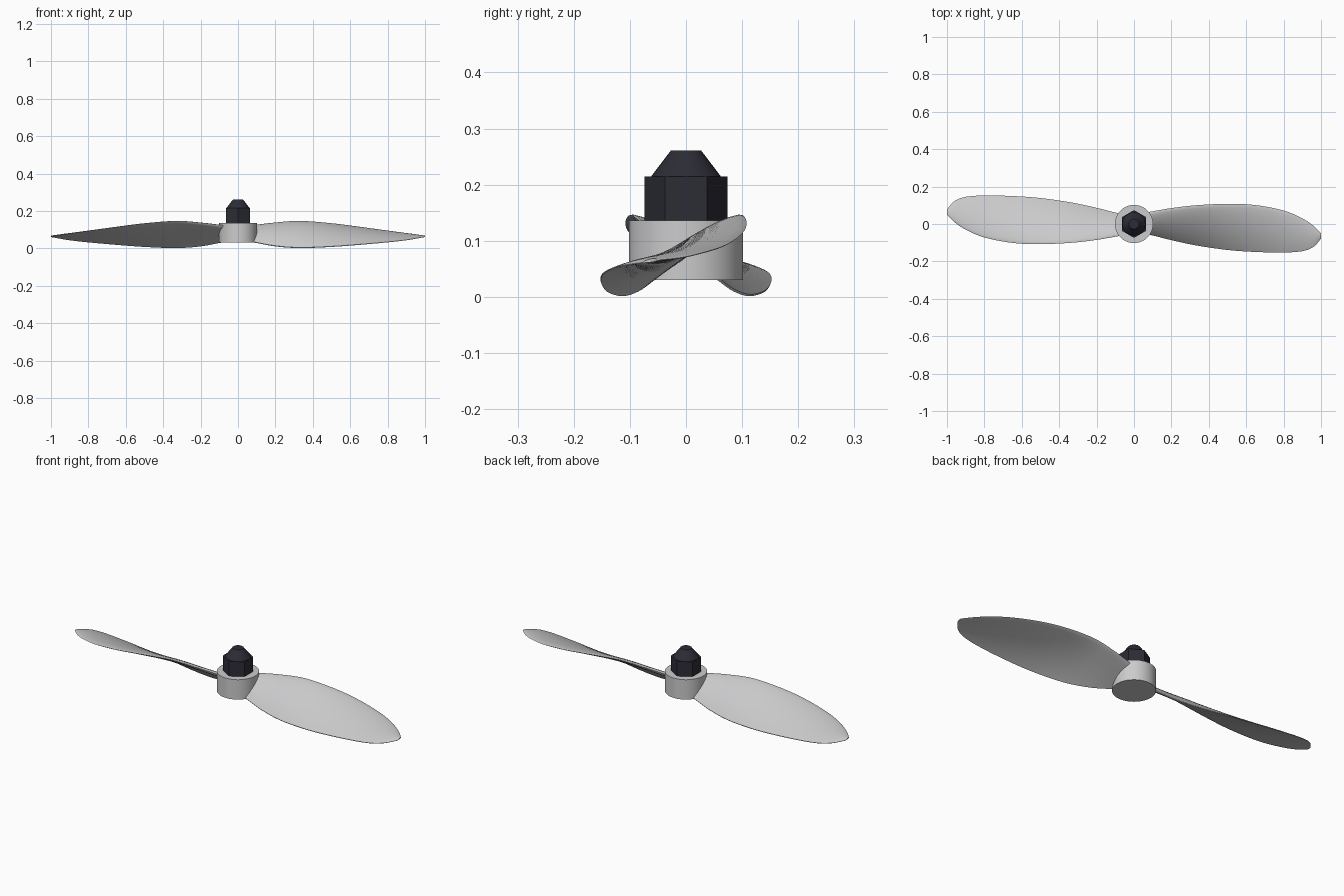
import bpy, bmesh, math
from mathutils import Vector, Matrix

cube = bpy.data.objects.get("Cube")
if cube:
    bpy.data.objects.remove(cube)


def make_material(name, color):
    mat = bpy.data.materials.new(name)
    mat.use_nodes = True
    mat.diffuse_color = color
    mat.node_tree.nodes["Principled BSDF"].inputs["Base Color"].default_value = color
    return mat


grey = make_material("light grey plastic", (0.6, 0.6, 0.61, 1))
dark = make_material("dark metal", (0.025, 0.025, 0.036, 1))


def finish(bm, name, mat, angle=None):
    bmesh.ops.recalc_face_normals(bm, faces=bm.faces[:])
    mesh = bpy.data.meshes.new(name)
    bm.to_mesh(mesh)
    bm.free()
    mesh.materials.append(mat)
    obj = bpy.data.objects.new(name, mesh)
    bpy.context.collection.objects.link(obj)
    if angle:
        bpy.ops.object.select_all(action="DESELECT")
        obj.select_set(True)
        bpy.context.view_layer.objects.active = obj
        bpy.ops.object.shade_smooth_by_angle(angle=math.radians(angle))
    return obj


def frustum(name, mat, sides, r_low, r_high, z_low, z_high, angle=None):
    bm = bmesh.new()
    place = Matrix.Translation((0, 0, (z_low + z_high) / 2))
    bmesh.ops.create_cone(bm, cap_ends=True, segments=sides, radius1=r_low,
                          radius2=r_high, depth=z_high - z_low, matrix=place)
    return finish(bm, name, mat, angle)


# Hub, hexagonal nut and its tapered tip
frustum("hub", grey, 64, 0.102, 0.102, 0.03, 0.136, 40)
frustum("hex_nut", dark, 6, 0.074, 0.074, 0.136, 0.215)
frustum("nut_tip", dark, 32, 0.062, 0.027, 0.215, 0.261, 30)

# Blade stations: x, lead y, trail y, lead z, trail z, thickness
STATIONS = [Vector(s) for s in (
    (0.05, 0.06, -0.05, 0.118, 0.040, 0.022),
    (0.10, 0.068, -0.060, 0.125, 0.030, 0.022),
    (0.20, 0.085, -0.085, 0.137, 0.012, 0.021),
    (0.33, 0.100, -0.113, 0.146, 0.003, 0.020),
    (0.50, 0.108, -0.138, 0.133, 0.009, 0.018),
    (0.65, 0.101, -0.149, 0.114, 0.020, 0.016),
    (0.80, 0.072, -0.152, 0.093, 0.033, 0.013),
    (0.90, 0.030, -0.145, 0.079, 0.044, 0.011),
    (0.96, -0.010, -0.122, 0.070, 0.054, 0.009),
    (1.00, -0.050, -0.078, 0.066, 0.061, 0.006))]
STEPS, CHORD_STEPS = 5, 12


def smooth_stations(points):
    ends = [points[0]] + points + [points[-1]]
    result = []
    for a, b, c, d in zip(ends, ends[1:], ends[2:], ends[3:]):
        for i in range(STEPS):
            t = i / STEPS
            result.append(b + (c - a) * (t / 2)
                          + (a * 2 - b * 5 + c * 4 - d) * (t * t / 2)
                          + (b * 3 - a - c * 3 + d) * (t ** 3 / 2))
    return result + [points[-1]]


def section(station):
    # Cambered aerofoil with a round leading edge and a thin trailing edge
    x, y0, y1, z0, z1, thick = station
    lead, trail = Vector((x, y0, z0)), Vector((x, y1, z1))
    chord = trail - lead
    up = Vector((0, chord.z, -chord.y)).normalized()
    upper, lower = [], []
    for i in range(CHORD_STEPS + 1):
        t = (1 - math.cos(math.pi * i / CHORD_STEPS)) / 2
        half = thick * (1.2 * math.sqrt(t) * (1 - t) + 0.1 * t)
        mid = lead + chord * t + up * (0.16 * chord.length * t * (1 - t))
        upper.append(mid + up * half)
        lower.append(mid - up * half)
    return upper + lower[:0:-1]


def blade(name, turn):
    bm = bmesh.new()
    rings = [[bm.verts.new(p) for p in section(s)] for s in smooth_stations(STATIONS)]
    for r0, r1 in zip(rings, rings[1:]):
        for i in range(len(r0)):
            j = (i + 1) % len(r0)
            bm.faces.new((r0[i], r0[j], r1[j], r1[i]))
    bm.faces.new(rings[0])
    bm.faces.new(rings[-1])
    bmesh.ops.rotate(bm, verts=bm.verts[:], matrix=Matrix.Rotation(turn, 3, "Z"))
    return finish(bm, name, grey, 50)


blade("left_blade", 0)
blade("right_blade", math.pi)

# Turn the nut so that two corners lie on the front-to-back axis
nut = bpy.data.objects["hex_nut"]
corner = max(nut.data.vertices, key=lambda v: v.co.y).co
nut.data.transform(Matrix.Rotation(math.atan2(corner.x, corner.y), 4, "Z"))
